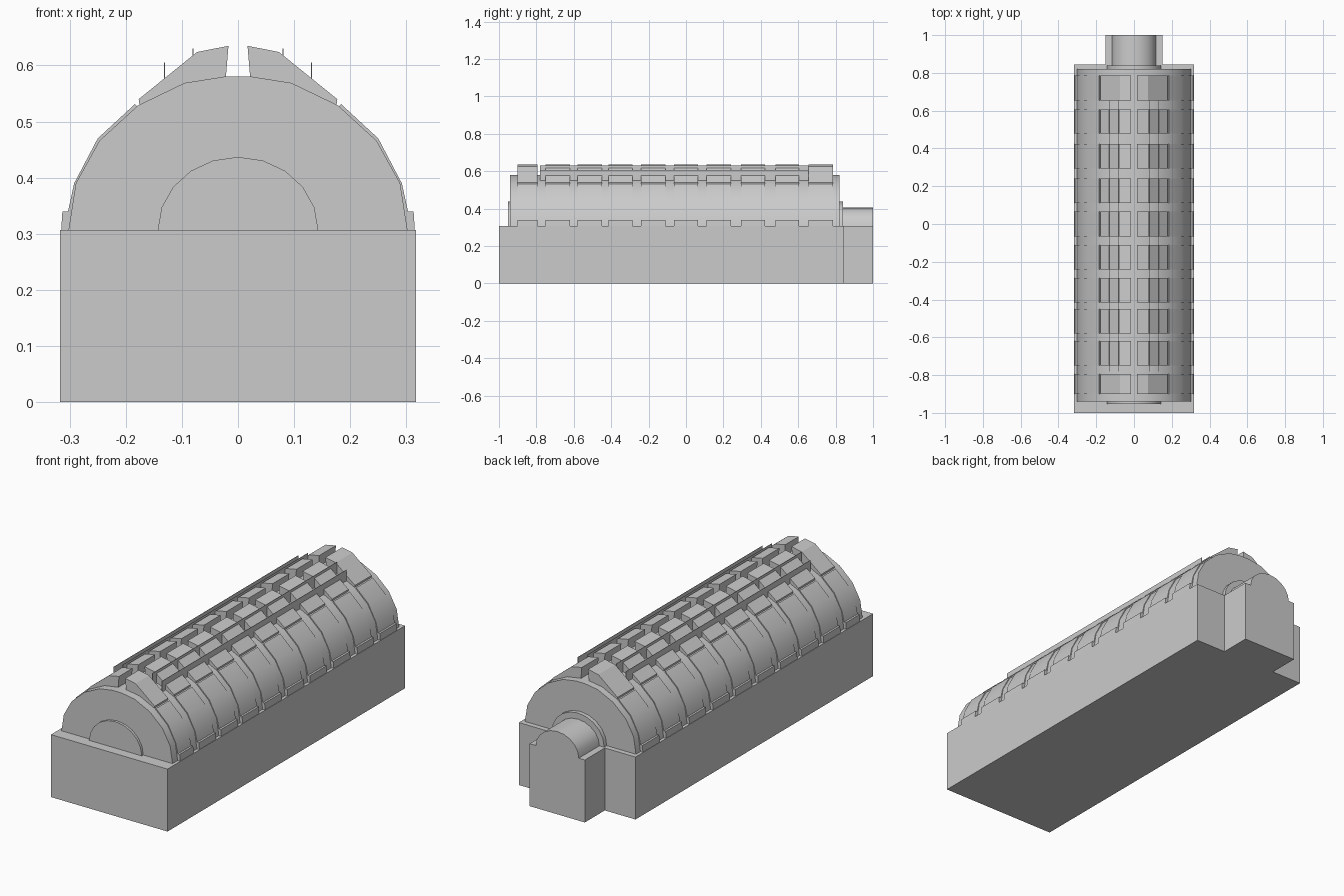
import bpy, bmesh, math

if "Cube" in bpy.data.objects:
    bpy.data.objects.remove(bpy.data.objects["Cube"])


def prism(name, profile, spans, mirror=False, axis='Y', smooth=True):
    """Extrude a closed profile over each (start, end) span along an axis."""
    bm = bmesh.new()
    for a, b in spans:
        place = (lambda p, t: (p[0], t, p[1])) if axis == 'Y' else (lambda p, t: (p[0], p[1], t))
        ends = [[bm.verts.new(place(p, t)) for p in profile] for t in (a, b)]
        n = len(profile)
        bm.faces.new(ends[0])
        bm.faces.new(ends[1][::-1])
        for i in range(n):
            j = (i + 1) % n
            bm.faces.new((ends[0][j], ends[0][i], ends[1][i], ends[1][j]))
    bmesh.ops.recalc_face_normals(bm, faces=bm.faces)
    me = bpy.data.meshes.new(name)
    bm.to_mesh(me)
    bm.free()
    ob = bpy.data.objects.new(name, me)
    bpy.context.collection.objects.link(ob)
    if mirror:
        ob.modifiers.new("Mirror", 'MIRROR').use_mirror_merge = False
    if smooth:
        bpy.ops.object.select_all(action='DESELECT')
        ob.select_set(True)
        bpy.context.view_layer.objects.active = ob
        bpy.ops.object.shade_smooth_by_angle(angle=math.radians(30))
    return ob


def both_sides(half):
    """Complete a right-half profile (bottom to top) with its left half."""
    return half + [(-x, z) for x, z in reversed(half) if x > 0]


def half_disc(r, h, z, n):
    return [(r * math.cos(math.pi * i / n), z + h * math.sin(math.pi * i / n))
            for i in range(n + 1)]


BASE = 0.307

# T-shaped wall block with the rear porch
prism("wall_block", [(-0.317, -1), (0.317, -1), (0.317, 0.845), (0.15, 0.845), (0.15, 1),
                     (-0.15, 1), (-0.15, 0.845), (-0.317, 0.845)],
      [(0, BASE)], axis='Z', smooth=False)

# Main barrel vault
prism("barrel_vault", both_sides([(0.302, BASE), (0.289, 0.39), (0.247, 0.466), (0.178, 0.529),
                                  (0.095, 0.569), (0.025, 0.58)]), [(-0.94, 0.82)])

# Round-topped end windows and porch vault
prism("end_windows", half_disc(0.143, 0.13, BASE, 10), [(-0.952, -0.93), (0.81, 0.84)])
prism("porch_vault", half_disc(0.117, 0.10, BASE, 10), [(0.83, 1.0)])

# Ten bays of roof panels
bays = [(-0.90, -0.795), (-0.75, -0.62), (-0.58, -0.45), (-0.415, -0.285), (-0.24, -0.11),
        (-0.065, 0.065), (0.11, 0.24), (0.293, 0.423), (0.478, 0.605), (0.655, 0.785)]

# Lower curved panels with a foot
prism("side_panels", [(0.315, BASE), (0.313, 0.34), (0.303, 0.34), (0.292, 0.39), (0.25, 0.47),
                      (0.184, 0.531), (0.178, 0.526), (0.24, 0.463), (0.282, 0.388),
                      (0.295, BASE)], bays, mirror=True)

# Raised skylight panels either side of the ridge gap
prism("skylight_panels", [(0.022, 0.575), (0.017, 0.635), (0.073, 0.624), (0.177, 0.54),
                          (0.175, 0.525), (0.095, 0.565)], bays, mirror=True, smooth=False)

# Thin lengthwise fins along the skylight
for name, x, z0, z1 in (("outer_fin", 0.131, 0.545, 0.605), ("inner_fin", 0.08, 0.565, 0.63)):
    prism(name, [(x - 0.001, z0), (x + 0.001, z0), (x + 0.001, z1), (x - 0.001, z1)],
          [(-0.78, 0.655)], mirror=True, smooth=False)
